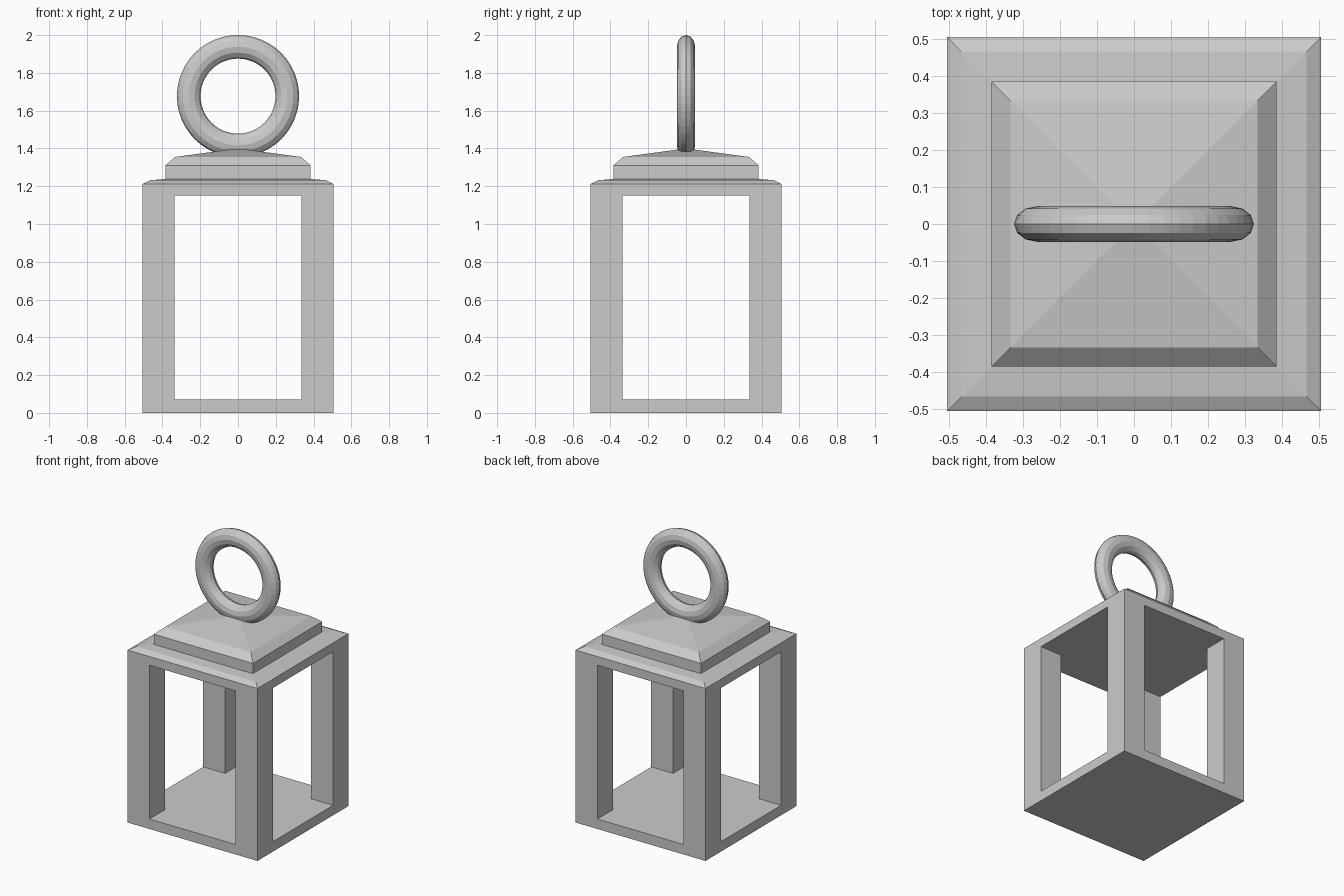
import bpy, bmesh, math

if "Cube" in bpy.data.objects:
    bpy.data.objects.remove(bpy.data.objects["Cube"])


def make_object(name, bm):
    bmesh.ops.recalc_face_normals(bm, faces=bm.faces)
    mesh = bpy.data.meshes.new(name)
    bm.to_mesh(mesh)
    bm.free()
    obj = bpy.data.objects.new(name, mesh)
    bpy.context.collection.objects.link(obj)
    return obj


def square_loft(name, profile, apex=None):
    """Stack square rings given as (half width, z), closed by a cap or a peak."""
    bm = bmesh.new()
    rings = [[bm.verts.new((sx * h, sy * h, z))
              for sx, sy in ((-1, -1), (1, -1), (1, 1), (-1, 1))]
             for h, z in profile]
    bm.faces.new(rings[0])
    for low, high in zip(rings, rings[1:]):
        for i in range(4):
            j = (i + 1) % 4
            bm.faces.new((low[i], low[j], high[j], high[i]))
    if apex is None:
        bm.faces.new(rings[-1])
    else:
        peak = bm.verts.new((0, 0, apex))
        for i in range(4):
            bm.faces.new((rings[-1][i], rings[-1][(i + 1) % 4], peak))
    return make_object(name, bm)


def window_cutter(name, size):
    bm = bmesh.new()
    bmesh.ops.create_cube(bm, size=1)
    bmesh.ops.scale(bm, vec=size, verts=bm.verts)
    bmesh.ops.translate(bm, vec=(0, 0, 0.61), verts=bm.verts)
    cutter = make_object(name, bm)
    cutter.hide_render = True
    return cutter


# Lantern body: bevelled top edge, open on all four sides
body = square_loft("lantern_frame",
                   [(0.505, 0), (0.505, 1.212), (0.465, 1.232), (0.36, 1.24)])
cutters = [window_cutter("window_cutter_x", (2, 0.67, 1.08)),
           window_cutter("window_cutter_y", (0.67, 2, 1.08))]
bpy.context.view_layer.objects.active = body
for cutter in cutters:
    mod = body.modifiers.new("window", 'BOOLEAN')
    mod.operation = 'DIFFERENCE'
    mod.solver = 'EXACT'
    mod.object = cutter
    bpy.ops.object.modifier_apply(modifier=mod.name)
for cutter in cutters:
    bpy.data.objects.remove(cutter)

# Stepped roof with a shallow peak
square_loft("roof", [(0.385, 1.23), (0.385, 1.31), (0.333, 1.355)], apex=1.40)

# Carrying ring, slightly flattened front to back
bpy.ops.mesh.primitive_torus_add(major_radius=0.261, minor_radius=0.0625,
                                 major_segments=48, minor_segments=12,
                                 location=(0, 0, 1.677),
                                 rotation=(math.pi / 2, 0, 0))
ring = bpy.context.object
ring.name = "carrying_ring"
ring.scale = (1, 1, 0.77)
bpy.ops.object.transform_apply(location=False, rotation=True, scale=True)
bpy.ops.object.shade_flat()
